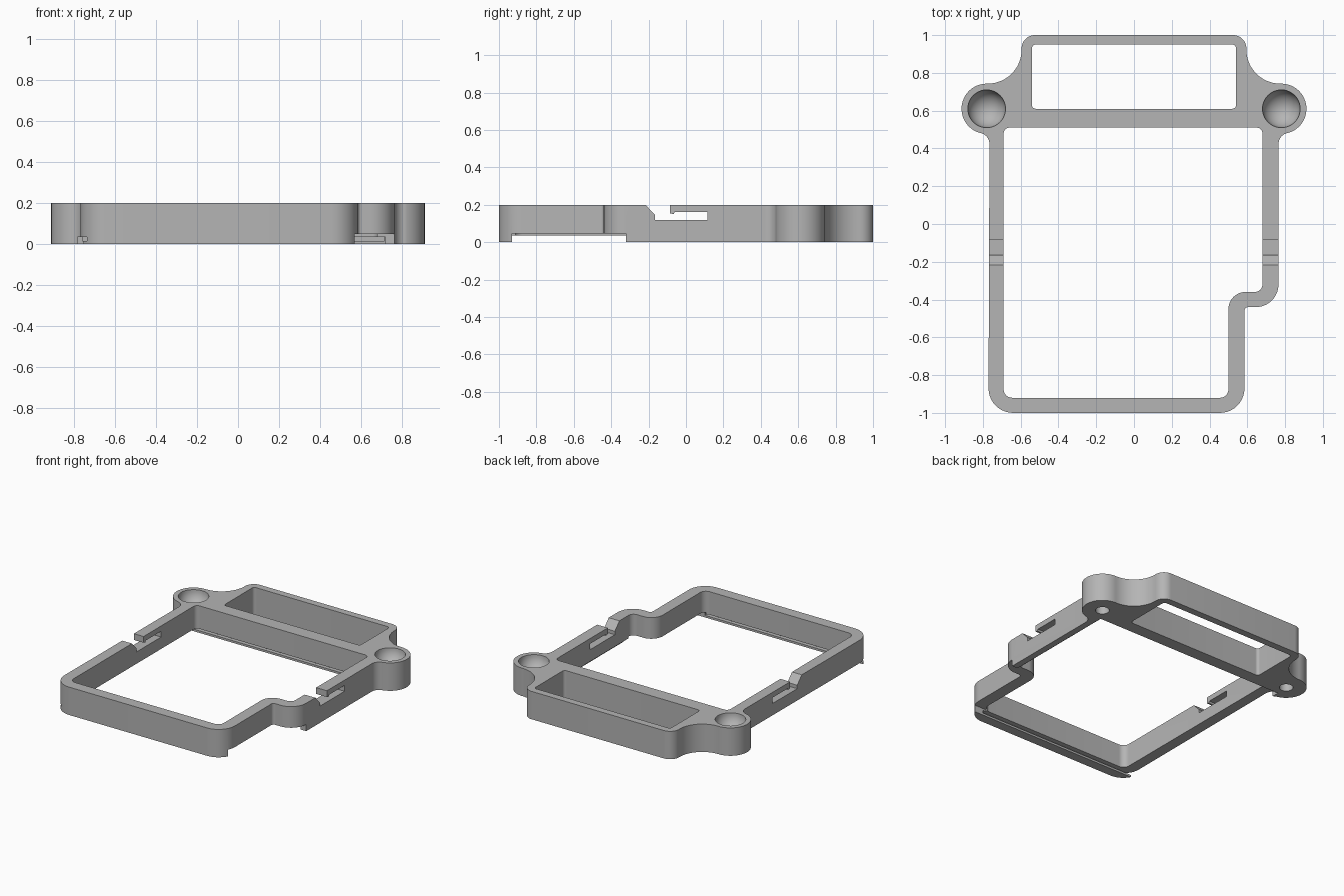
import bpy, bmesh, math
from mathutils import Vector, Matrix

cube = bpy.data.objects.get("Cube")
if cube:
    bpy.data.objects.remove(cube, do_unlink=True)

H = 0.2
grey = bpy.data.materials.new("mid_grey")
grey.use_nodes = True
colour = (0.46, 0.46, 0.46, 1)
grey.diffuse_color = colour
grey.node_tree.nodes["Principled BSDF"].inputs["Base Color"].default_value = colour


def arc(cx, cy, r, a0, a1, steps=10):
    """Points along a circular arc, angles in degrees."""
    angles = [math.radians(a0 + (a1 - a0) * i / steps) for i in range(steps + 1)]
    return [(cx + r * math.cos(a), cy + r * math.sin(a)) for a in angles]


def rounded(x0, x1, y0, y1, r):
    return (arc(x0 + r, y0 + r, r, 180, 270) + arc(x1 - r, y0 + r, r, 270, 360)
            + arc(x1 - r, y1 - r, r, 0, 90) + arc(x0 + r, y1 - r, r, 90, 180))


def make_object(name, bm):
    bmesh.ops.recalc_face_normals(bm, faces=bm.faces)
    mesh = bpy.data.meshes.new(name)
    bm.to_mesh(mesh)
    bm.free()
    mesh.materials.append(grey)
    obj = bpy.data.objects.new(name, mesh)
    bpy.context.collection.objects.link(obj)
    return obj


def prism(name, points, low, high, along_x=False):
    """Extrude an xy profile along z, or a yz profile along x."""
    bm = bmesh.new()
    place = (lambda a, b: (low, a, b)) if along_x else (lambda a, b: (a, b, low))
    face = bm.faces.new([bm.verts.new(place(a, b)) for a, b in points])
    moved = bmesh.ops.extrude_face_region(bm, geom=[face])["geom"]
    step = high - low
    shift = Vector((step, 0, 0)) if along_x else Vector((0, 0, step))
    bmesh.ops.translate(bm, vec=shift, verts=[g for g in moved if isinstance(g, bmesh.types.BMVert)])
    return make_object(name, bm)


def box(name, x0, x1, y0, y1, z0, z1):
    return prism(name, [(x0, y0), (x1, y0), (x1, y1), (x0, y1)], z0, z1)


def round_cutter(name, x, y, z, r, depth=None):
    """Ball, or a cylinder when a depth is given."""
    bm = bmesh.new()
    at = Matrix.Translation((x, y, z))
    if depth:
        bmesh.ops.create_cone(bm, cap_ends=True, segments=32, radius1=r, radius2=r, depth=depth, matrix=at)
    else:
        bmesh.ops.create_uvsphere(bm, u_segments=40, v_segments=20, radius=r, matrix=at)
    return make_object(name, bm)


def cut(target, cutter):
    mod = target.modifiers.new("cut", "BOOLEAN")
    mod.operation = "DIFFERENCE"
    mod.solver = "EXACT"
    mod.object = cutter
    bpy.context.view_layer.objects.active = target
    bpy.ops.object.modifier_apply(modifier=mod.name)
    bpy.data.objects.remove(cutter, do_unlink=True)


# Head outline on the left: neck, screw boss, shoulder, back corner
head = (arc(0.825, 0.423, 0.06, 180, 104) + arc(0.78, 0.61, 0.133, -76, 90, 28)
        + arc(0.775, 0.923, 0.18, 270, 180, 16) + arc(0.525, 0.93, 0.07, 0, 90))

# Outer outline with the stepped corner
outline = (arc(-0.64, -0.87, 0.13, 180, 270) + arc(0.455, -0.87, 0.13, 270, 360)
           + arc(0.605, -0.46, 0.02, 180, 90) + arc(0.645, -0.32, 0.12, 270, 360)
           + head + [(-x, y) for x, y in reversed(head)])
frame = prism("frame", outline, 0, H)

# Main opening follows the stepped corner
opening = (arc(-0.645, -0.875, 0.045, 180, 270) + arc(0.455, -0.875, 0.045, 270, 360)
           + arc(0.59, -0.45, 0.09, 180, 90) + arc(0.64, -0.32, 0.04, 270, 360)
           + arc(0.65, 0.48, 0.03, 0, 90) + arc(-0.66, 0.48, 0.03, 90, 180))
cut(frame, prism("main_opening", opening, -0.1, 0.3))

# Rear window
cut(frame, prism("rear_window", rounded(-0.54, 0.54, 0.61, 0.95, 0.02), -0.1, 0.3))

# Hooked latch slots through both side walls
latch = [(-0.235, 0.22), (-0.165, 0.145), (-0.165, 0.12), (0.115, 0.12), (0.115, 0.162),
         (-0.06, 0.162), (-0.066, 0.15), (-0.085, 0.155), (-0.085, 0.22)]
cut(frame, prism("latch_slot", latch, -1, 1, along_x=True))

# Sliding cover recess: open at the right, with grooves front and back
cut(frame, box("cover_recess", -0.785, 0.72, -0.93, 0.52, -0.1, 0.035))
cut(frame, box("corner_notch", 0.48, 1, -0.93, -0.32, -0.1, 0.048))
cut(frame, box("front_groove", -0.785, 0.5, -0.955, -0.8, 0.015, 0.035))
cut(frame, box("back_groove", -0.76, 0.715, 0.4, 0.545, 0.015, 0.035))

# Bowl on top and blind screw hole below each boss
for side in (-1, 1):
    cut(frame, round_cutter("boss_bowl", side * 0.78, 0.61, H, 0.1))
    cut(frame, round_cutter("screw_hole", side * 0.78, 0.61, 0, 0.045, 0.12))

bpy.ops.object.select_all(action="DESELECT")
frame.select_set(True)
bpy.context.view_layer.objects.active = frame
bpy.ops.object.shade_smooth_by_angle(angle=math.radians(30))
